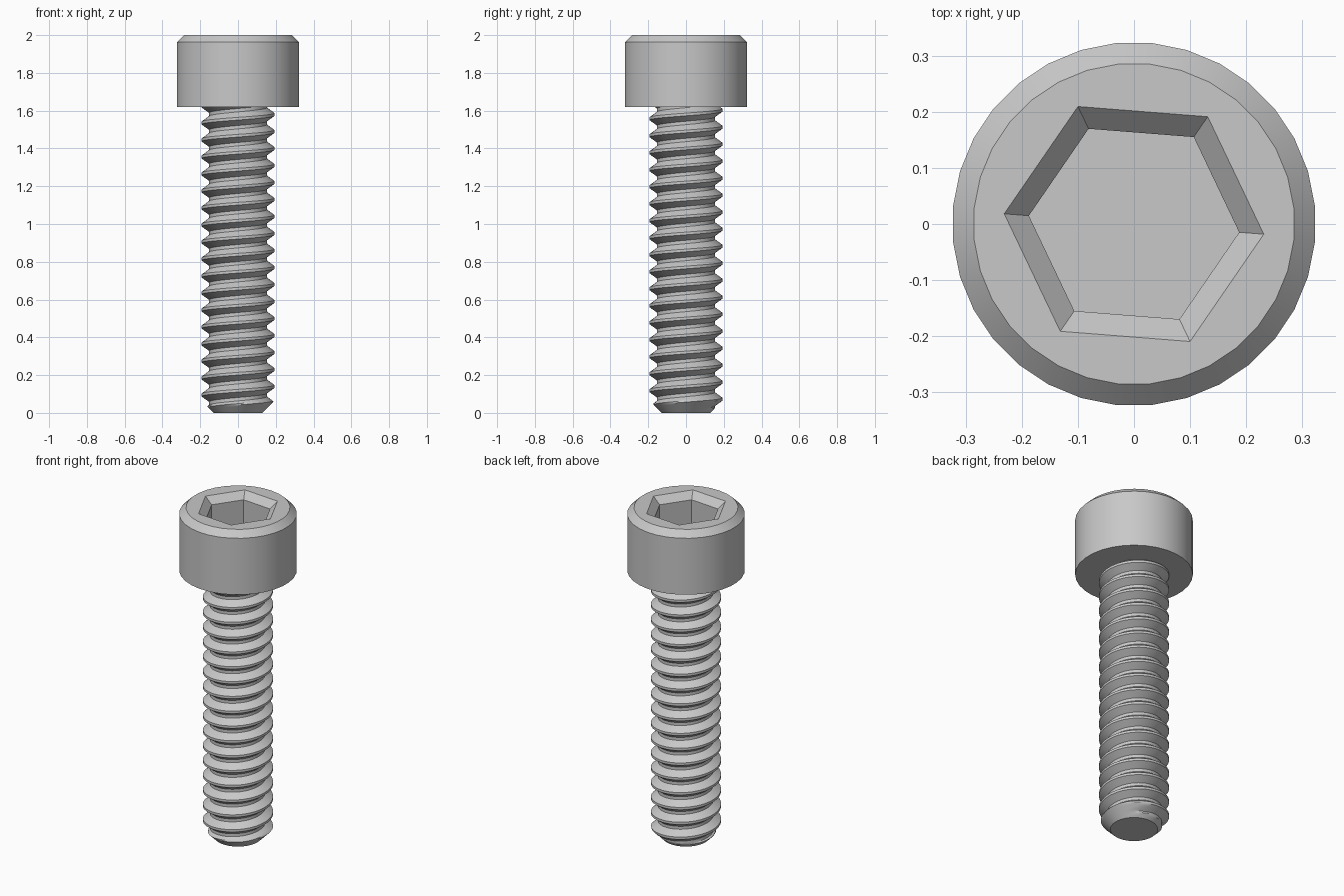
import bpy, bmesh, math

cube = bpy.data.objects.get("Cube")
if cube:
    bpy.data.objects.remove(cube, do_unlink=True)

steel = bpy.data.materials.new("grey_steel")
steel.use_nodes = True
colour = (0.58, 0.58, 0.58, 1)
steel.diffuse_color = colour
steel.node_tree.nodes["Principled BSDF"].inputs["Base Color"].default_value = colour

HEAD_BASE, TOP = 1.62, 2.0


def finish(bm, name):
    bmesh.ops.recalc_face_normals(bm, faces=bm.faces)
    mesh = bpy.data.meshes.new(name)
    bm.to_mesh(mesh)
    bm.free()
    mesh.materials.append(steel)
    obj = bpy.data.objects.new(name, mesh)
    bpy.context.collection.objects.link(obj)
    bpy.ops.object.select_all(action='DESELECT')
    obj.select_set(True)
    bpy.context.view_layer.objects.active = obj
    bpy.ops.object.shade_smooth_by_angle(angle=math.radians(30))
    return obj


def ring(bm, sides, radius, z, turn):
    return [bm.verts.new((radius * math.cos(turn + math.tau * i / sides),
                          radius * math.sin(turn + math.tau * i / sides), z))
            for i in range(sides)]


def skin(bm, a, b):
    n = len(a)
    for i in range(n):
        bm.faces.new((a[i], a[(i + 1) % n], b[(i + 1) % n], b[i]))


def loop_edges(bm, loop):
    return [bm.edges.get((v, loop[i - 1])) for i, v in enumerate(loop)]


# Cylindrical head with a chamfered rim and a hexagonal socket
bm = bmesh.new()
SIDES = 32
half = math.pi / SIDES
outer = [ring(bm, SIDES, r / math.cos(half), z, half)
         for r, z in ((0.3225, HEAD_BASE), (0.3225, 1.963), (0.285, TOP))]
socket = [ring(bm, 6, r, z, math.radians(-4.5))
          for r, z in ((0.232, TOP), (0.188, 1.96), (0.188, 1.77))]
for rings in (outer, socket):
    for a, b in zip(rings, rings[1:]):
        skin(bm, a, b)
bm.faces.new(outer[0])
bm.faces.new(socket[-1])
rim = loop_edges(bm, outer[-1]) + loop_edges(bm, socket[0])
bmesh.ops.triangle_fill(bm, use_beauty=True, edges=rim, normal=(0, 0, 1))
finish(bm, "socket_head")

# Right-handed helical thread, trimmed by a conical tip
PITCH, COLS = 0.09, 48
CREST, ROOT, TIP = 0.193, 0.153, 0.13
CREST_HALF, FLANK = 0.08, 0.32      # fractions of the pitch
START = 0.05                        # crest height at +x


def profile_radius(u):
    d = abs((u + 0.5) % 1 - 0.5)
    t = min(max((d - CREST_HALF) / FLANK, 0), 1)
    return CREST + (ROOT - CREST) * t


# Rows across one pitch: crest, lower flank, root and upper flank
corners = [-CREST_HALF, CREST_HALF, CREST_HALF + FLANK,
           1 - CREST_HALF - FLANK, 1 - CREST_HALF]
steps = []
for (a, b), cuts in zip(zip(corners, corners[1:]), (2, 4, 2, 4)):
    steps += [a + (b - a) * i / cuts for i in range(cuts)]
ROWS = len(steps)
TURNS = math.ceil(HEAD_BASE / PITCH) + 4

bm = bmesh.new()
columns = []
for k in range(COLS):
    angle = math.tau * k / COLS
    column = []
    for j in range(ROWS * TURNS):
        u = steps[j % ROWS] + j // ROWS - 3
        z = START + PITCH * (u + k / COLS)
        z = min(max(z, 0), HEAD_BASE)
        r = profile_radius((z - START) / PITCH - k / COLS)
        r = min(r, TIP + z)
        column.append(bm.verts.new((r * math.cos(angle), r * math.sin(angle), z)))
    columns.append(column)

for k in range(COLS):
    last = k == COLS - 1
    here, there = columns[k], columns[(k + 1) % COLS]
    shift = ROWS if last else 0     # the seam climbs by one pitch
    for j in range(ROWS * TURNS - 1 - shift):
        quad = (here[j], there[j + shift], there[j + 1 + shift], here[j + 1])
        zs = [v.co.z for v in quad]
        if max(zs) > min(zs):
            bm.faces.new(quad)
bmesh.ops.delete(bm, geom=[v for v in bm.verts if not v.link_faces], context='VERTS')
bmesh.ops.remove_doubles(bm, verts=bm.verts, dist=0.00005)

# Flat end of the tip
tip_edges = [e for e in bm.edges if e.is_boundary
             and all(v.co.z < 0.0001 for v in e.verts)]
bmesh.ops.contextual_create(bm, geom=tip_edges)
finish(bm, "threaded_shank")
